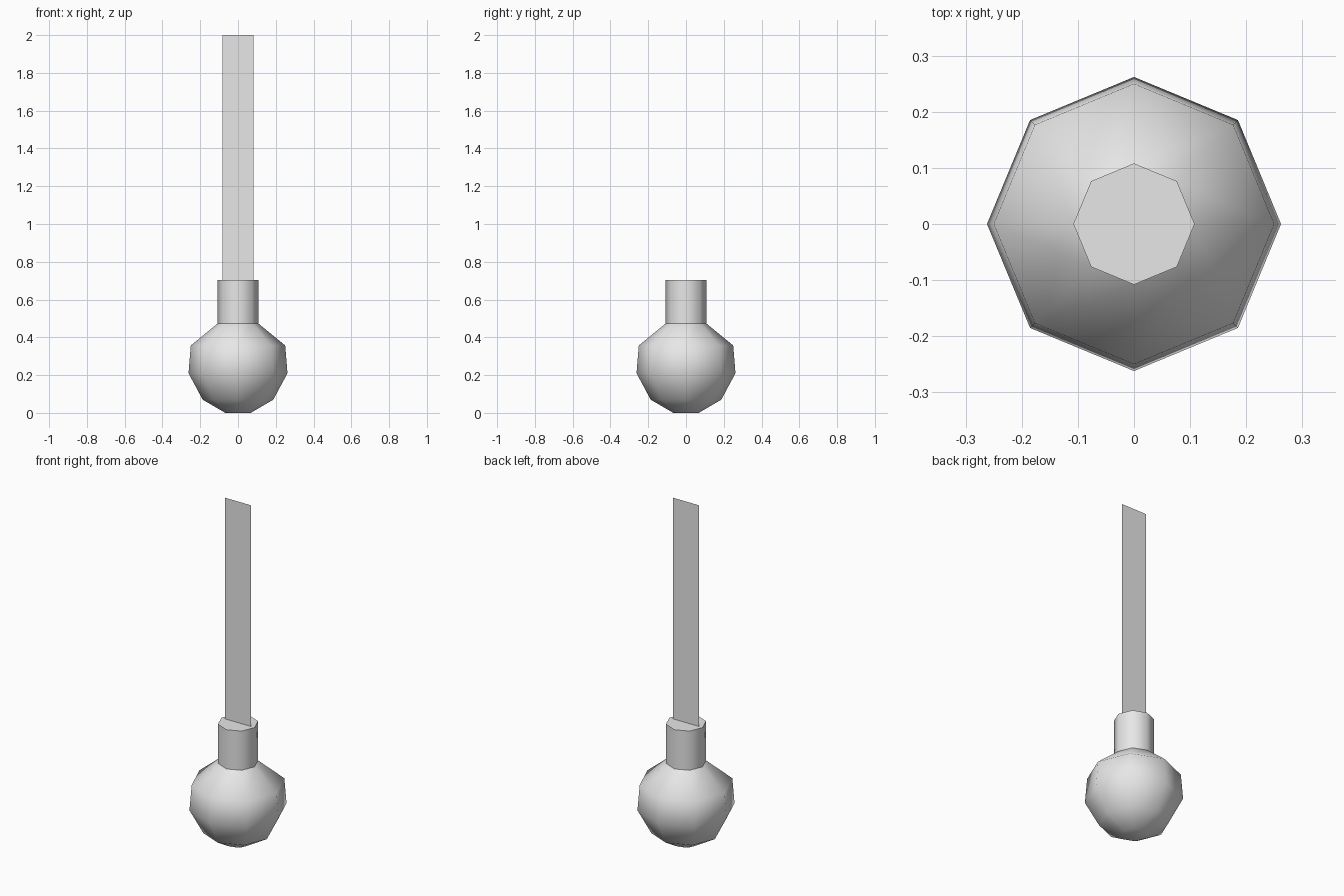
import bpy
import bmesh
from math import cos, sin, pi, radians

cube = bpy.data.objects.get("Cube")
if cube:
    bpy.data.objects.remove(cube, do_unlink=True)

SIDES = 8

grey = bpy.data.materials.new("light_grey")
grey.use_nodes = True
colour = (0.8, 0.8, 0.8, 1)
grey.diffuse_color = colour
grey.node_tree.nodes["Principled BSDF"].inputs["Base Color"].default_value = colour


def finish(name, bm, smooth_angle=None):
    mesh = bpy.data.meshes.new(name)
    bm.to_mesh(mesh)
    bm.free()
    mesh.materials.append(grey)
    obj = bpy.data.objects.new(name, mesh)
    bpy.context.collection.objects.link(obj)
    if smooth_angle:
        bpy.ops.object.select_all(action="DESELECT")
        obj.select_set(True)
        bpy.context.view_layer.objects.active = obj
        bpy.ops.object.shade_smooth_by_angle(angle=radians(smooth_angle))
    return obj


def lathe(name, profile, smooth_angle, cap_bottom=False, cap_top=False):
    """Turn (radius, height) points into an eight-sided form."""
    bm = bmesh.new()
    rings = [[bm.verts.new((r * cos(2 * pi * i / SIDES), r * sin(2 * pi * i / SIDES), z))
              for i in range(SIDES)] for r, z in profile]
    for low, high in zip(rings, rings[1:]):
        for i in range(SIDES):
            j = (i + 1) % SIDES
            bm.faces.new((low[i], low[j], high[j], high[i]))
    if cap_bottom:
        bm.faces.new(rings[0][::-1])
    if cap_top:
        bm.faces.new(rings[-1])
    return finish(name, bm, smooth_angle)


# Round bulb, softly shaded
lathe("bulb", [(0.067, 0), (0.187, 0.07), (0.262, 0.21), (0.25, 0.357), (0.108, 0.473)],
      80, cap_bottom=True)

# Straight neck with a flat, crisp top
lathe("neck", [(0.108, 0.473), (0.108, 0.703)], 60, cap_top=True)

# Thin upright strip standing on the neck
bm = bmesh.new()
bm.faces.new([bm.verts.new((x, 0, z)) for x, z in
              ((-0.083, 0.703), (0.083, 0.703), (0.083, 2), (-0.083, 2))])
finish("strip", bm)
